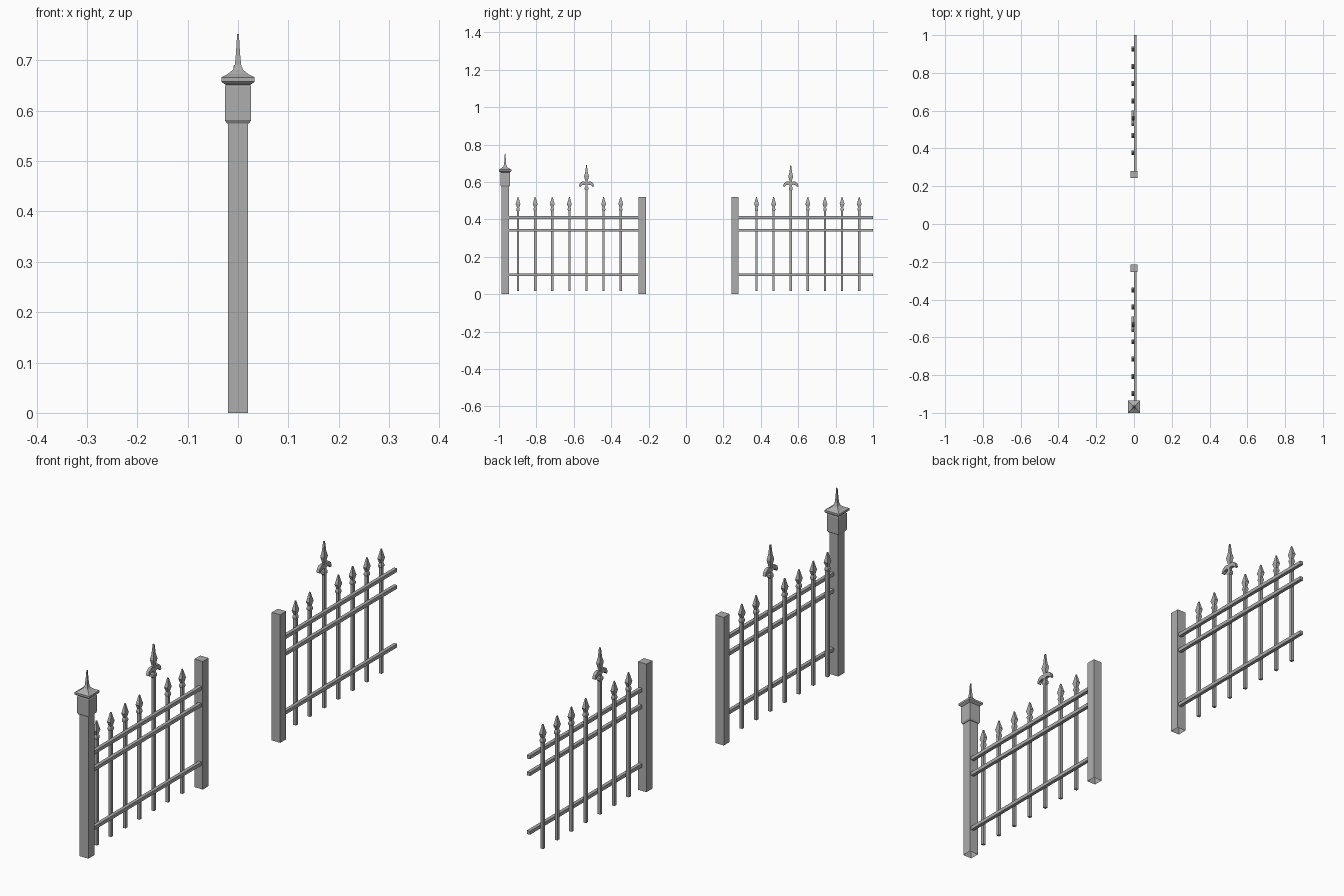
import bpy, bmesh

cube = bpy.data.objects.get("Cube")
if cube:
    bpy.data.objects.remove(cube, do_unlink=True)

iron = bpy.data.materials.new("grey iron")
iron.use_nodes = True
GREY = (0.42, 0.42, 0.42, 1)
iron.diffuse_color = GREY
iron.node_tree.nodes["Principled BSDF"].inputs["Base Color"].default_value = GREY


def finish(name, bm, loc):
    bmesh.ops.recalc_face_normals(bm, faces=bm.faces)
    mesh = bpy.data.meshes.new(name)
    bm.to_mesh(mesh)
    bm.free()
    mesh.materials.append(iron)
    ob = bpy.data.objects.new(name, mesh)
    ob.location = loc
    bpy.context.collection.objects.link(ob)
    return ob


def loft(name, sections, loc, open_bottom=False):
    """Stack rectangular sections (z, half x, half y) into one solid."""
    bm = bmesh.new()
    rings = [[bm.verts.new((sx * hx, sy * hy, z))
              for sx, sy in ((-1, -1), (1, -1), (1, 1), (-1, 1))]
             for z, hx, hy in sections]
    for a, b in zip(rings, rings[1:]):
        for i in range(4):
            j = (i + 1) % 4
            bm.faces.new((a[i], a[j], b[j], b[i]))
    bm.faces.new(rings[-1])
    if not open_bottom:
        bm.faces.new(rings[0])
    return finish(name, bm, loc)


def plate(name, outline, half, loc):
    """Extrude a (y, z) outline along x."""
    bm = bmesh.new()
    face = bm.faces.new([bm.verts.new((-half, y, z)) for y, z in outline])
    out = bmesh.ops.extrude_face_region(bm, geom=[face])
    moved = [v for v in out["geom"] if isinstance(v, bmesh.types.BMVert)]
    bmesh.ops.translate(bm, verts=moved, vec=(2 * half, 0, 0))
    return finish(name, bm, loc)


POST_Y, GATE_Y = -0.967, -0.234
PICKET_X, PITCH = -0.006, 0.0915
BAR = 0.006

# Spear head: height above its base, half depth, half width
spear = [(0, BAR, BAR), (0.006, 0.008, 0.009), (0.012, 0.008, 0.009),
         (0.02, 0.005, 0.006), (0.038, 0.008, 0.013), (0.05, 0.006, 0.009),
         (0.075, 0.002, 0.002)]
picket = [(0.016, BAR, BAR)] + [(0.444 + z, x, y) for z, x, y in spear]

# Taller picket with a longer point
tall_picket = [(0.016, BAR, BAR), (0.555, BAR, BAR), (0.56, 0.008, 0.01),
               (0.57, 0.008, 0.01), (0.575, BAR, BAR), (0.604, 0.005, 0.006),
               (0.63, 0.008, 0.013), (0.65, 0.005, 0.007), (0.69, 0.003, 0.002)]

# Drooping leaf on one side of the tall picket
leaf = [(0, 0.581), (0.013, 0.585), (0.026, 0.582), (0.034, 0.573),
        (0.041, 0.577), (0.036, 0.592), (0.025, 0.601), (0.013, 0.602),
        (0, 0.597)]


def panel(side, place):
    gate_y = place(GATE_Y)
    loft(side + "_gate_post", [(0, 0.019, 0.019), (0.519, 0.019, 0.019)],
         (0, gate_y, 0), open_bottom=True)

    # Three rails on one face of the pickets
    half = (GATE_Y - POST_Y + 0.005) / 2
    mid = place(GATE_Y - half)
    for label, z in (("lower", 0.104), ("middle", 0.342), ("upper", 0.41)):
        loft(f"{side}_{label}_rail", [(-0.007, 0.007, half), (0.007, 0.007, half)],
             (0.007, mid, z))

    # Seven pickets, the third from the gate post being the tall one
    for i in range(7):
        y = place(GATE_Y - 0.115 - i * PITCH)
        loc = (PICKET_X, y, 0)
        if i == 2:
            loft(side + "_tall_picket", tall_picket, loc)
            for hand, s in (("rear", 1), ("front", -1)):
                plate(f"{side}_{hand}_leaf", [(s * a, b) for a, b in leaf], 0.006, loc)
        else:
            loft(f"{side}_picket_{i + 1}", picket, loc)


# Two panels mirrored across the gateway
panel("front", lambda y: y)
panel("back", lambda y: 0.028 - y)

# Tall end post with block, cap and spire
post = [(0, 0.0195), (0.575, 0.0195), (0.575, 0.022), (0.581, 0.026),
        (0.648, 0.026), (0.651, 0.024), (0.655, 0.030), (0.658, 0.033),
        (0.666, 0.033), (0.673, 0.020), (0.681, 0.010), (0.692, 0.006),
        (0.715, 0.004), (0.752, 0.0018)]
loft("tall_post", [(z, r, r) for z, r in post], (0, POST_Y, 0), open_bottom=True)
